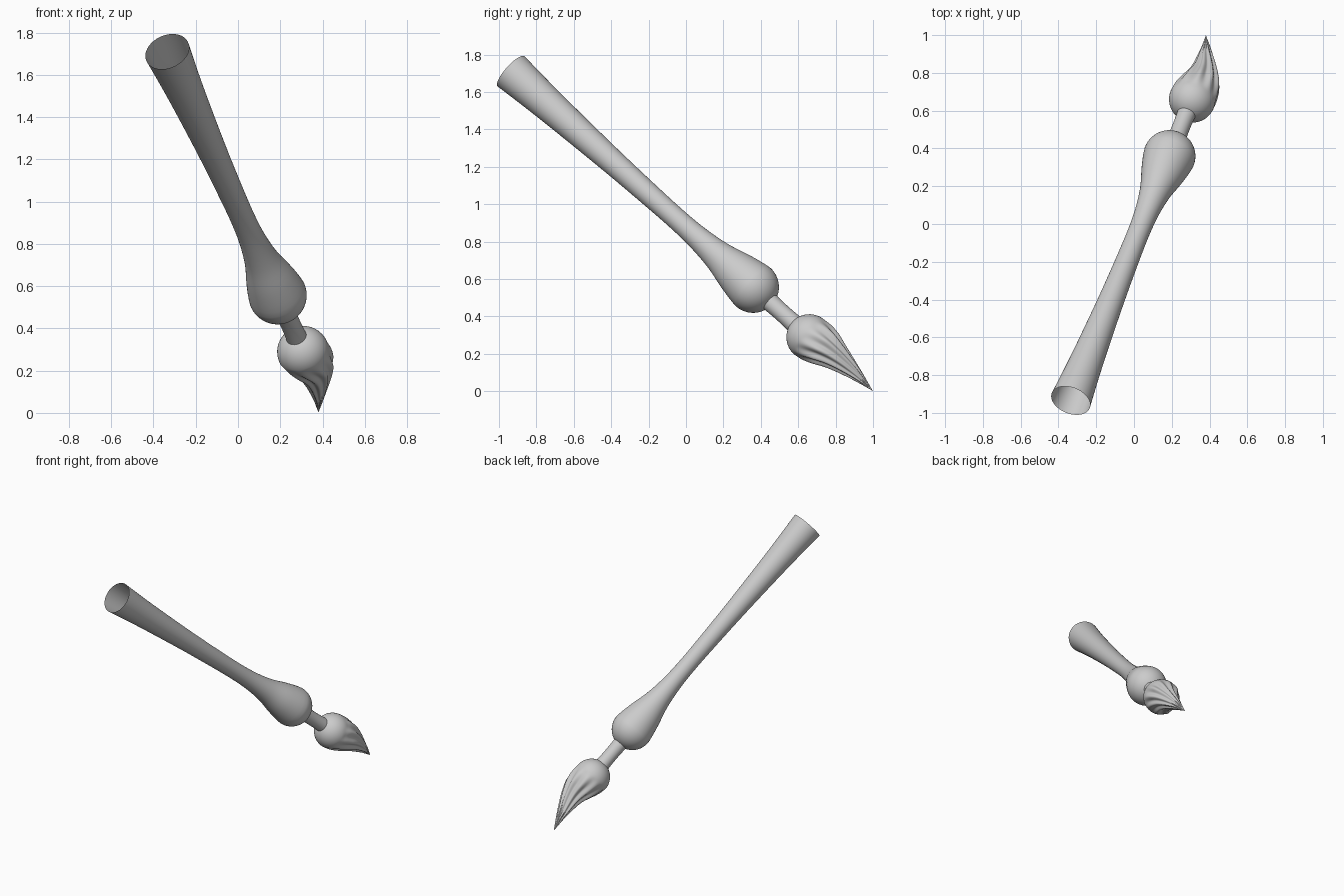
import bpy, bmesh, math
from mathutils import Vector

cube = bpy.data.objects.get("Cube")
if cube:
    bpy.data.objects.remove(cube, do_unlink=True)

glass = bpy.data.materials.new("grey glass")
glass.use_nodes = True
GREY = (0.6, 0.6, 0.6, 1)
glass.diffuse_color = GREY
glass.node_tree.nodes["Principled BSDF"].inputs["Base Color"].default_value = GREY

# Pen axis, measured from the centre of the open end
START = Vector((-0.335, -0.935, 1.71))
AXIS = Vector((0.575, 1.425, -1.27)).normalized()
SIDE = AXIS.orthogonal().normalized()
UP = AXIS.cross(SIDE)


def smooth_lookup(keys, t):
    """Smooth curve through (position, value) keys."""
    i = max(k for k in range(len(keys) - 1) if keys[k][0] <= t or k == 0)

    def slope(k):
        a, b = max(k - 1, 0), min(k + 1, len(keys) - 1)
        return (keys[b][1] - keys[a][1]) / (keys[b][0] - keys[a][0])

    (t0, v0), (t1, v1) = keys[i], keys[i + 1]
    h = t1 - t0
    u = (t - t0) / h
    return (v0 * (1 + 2 * u) * (1 - u) ** 2 + slope(i) * (h * u * (1 - u) ** 2)
            + v1 * u * u * (3 - 2 * u) + slope(i + 1) * (h * u * u * (u - 1)))


def loft(name, stations, radius, sides, centre=None):
    """Skin rings around the axis; radius takes position and angle."""
    bm = bmesh.new()
    rings = []
    for t in stations:
        c = START + AXIS * t + (centre(t) if centre else Vector())
        ring = []
        for k in range(sides):
            a = math.tau * k / sides
            ring.append(bm.verts.new(c + (SIDE * math.cos(a) + UP * math.sin(a)) * radius(t, a)))
        rings.append(ring)
    for low, high in zip(rings, rings[1:]):
        for k in range(sides):
            n = (k + 1) % sides
            bm.faces.new((low[k], low[n], high[n], high[k]))
    bmesh.ops.remove_doubles(bm, verts=bm.verts, dist=0.00005)
    mesh = bpy.data.meshes.new(name)
    bm.to_mesh(mesh)
    bm.free()
    mesh.materials.append(glass)
    for p in mesh.polygons:
        p.use_smooth = True
    obj = bpy.data.objects.new(name, mesh)
    bpy.context.collection.objects.link(obj)
    return obj


def spread(a, b, n):
    return [a + (b - a) * i / n for i in range(n + 1)]


def dome(centre, r, n):
    """Stations bunched towards a pole of a sphere."""
    return [centre + r * math.sin(math.pi / 2 * i / n) for i in range(n + 1)]


# Handle: open flared tube swelling into a round bulb
BULB, BULB_R = 1.81, 0.138
handle_keys = [(0, 0.108), (0.2, 0.094), (0.4, 0.083), (0.75, 0.068), (1.05, 0.060),
               (1.25, 0.058), (1.4, 0.064), (1.55, 0.083), (1.69, 0.117),
               (BULB, BULB_R), (1.93, 0.138)]


def handle_radius(t, a):
    if t <= BULB:
        return smooth_lookup(handle_keys, t)
    return math.sqrt(max(0, BULB_R ** 2 - (t - BULB) ** 2))


loft("handle", spread(0, BULB, 60) + dome(BULB, BULB_R, 14)[1:], handle_radius, 64)

# Neck: slim rod joining the handle and the nib
loft("neck", spread(1.90, 2.16, 8), lambda t, a: 0.047 + 0.3 * (t - 2.03) ** 2, 32)

# Nib: ball drawn out to a fluted, slightly bent point
BALL, BALL_R, TIP, FLUTES = 2.231, 0.123, 2.70, 10
nib_keys = [(BALL, BALL_R), (2.28, 0.117), (2.34, 0.1), (2.42, 0.073), (2.56, 0.035), (TIP, 0)]
bend_keys = [(BALL, Vector()), (2.40, Vector((0.012, 0.006, 0.016))),
             (2.57, Vector((-0.024, 0.008, 0.016))), (TIP, Vector((-0.063, 0.004, 0.012)))]


def nib_radius(t, a):
    if t < BALL:
        return math.sqrt(max(0, BALL_R ** 2 - (t - BALL) ** 2))
    depth = 0.09 * min(1, (t - BALL) / 0.12)
    return smooth_lookup(nib_keys, t) * (1 + depth * math.cos(FLUTES * (a + 1.2 * (t - BALL))))


def nib_bend(t):
    return smooth_lookup(bend_keys, t) if t > BALL else Vector()


back = [2 * BALL - t for t in reversed(dome(BALL, BALL_R, 14))]
loft("nib", back + spread(BALL, TIP, 40)[1:], nib_radius, 120, nib_bend)
